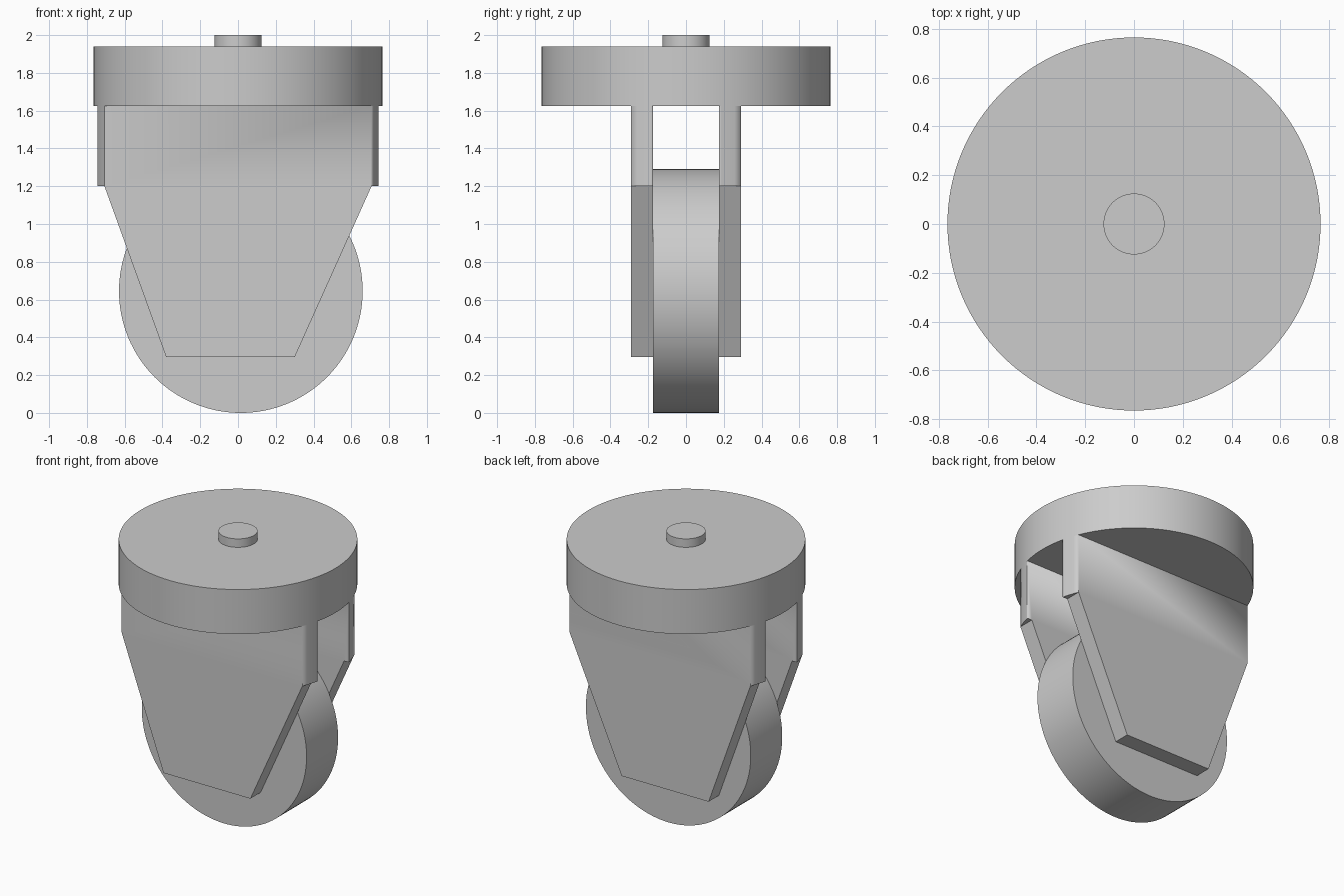
import bpy, bmesh, math
from mathutils import Matrix

cube = bpy.data.objects.get("Cube")
if cube:
    bpy.data.objects.remove(cube, do_unlink=True)

DISC_R = 0.765
DISC_BOTTOM, DISC_TOP, PIN_TOP = 1.625, 1.94, 2.0
WHEEL_R, WHEEL_HALF, WHEEL_X = 0.645, 0.176, 0.015
PLATE_OUT = 0.29

grey = bpy.data.materials.new("plain grey")
grey.use_nodes = True
COLOUR = (0.604, 0.604, 0.604, 1)
grey.diffuse_color = COLOUR
grey.node_tree.nodes["Principled BSDF"].inputs["Base Color"].default_value = COLOUR


def add_object(name, bm):
    bmesh.ops.recalc_face_normals(bm, faces=bm.faces)
    mesh = bpy.data.meshes.new(name)
    bm.to_mesh(mesh)
    bm.free()
    mesh.materials.append(grey)
    obj = bpy.data.objects.new(name, mesh)
    bpy.context.collection.objects.link(obj)
    return obj


def smooth(obj):
    bpy.ops.object.select_all(action="DESELECT")
    obj.select_set(True)
    bpy.context.view_layer.objects.active = obj
    bpy.ops.object.shade_smooth_by_angle(angle=math.radians(30))


def cylinder(name, radius, depth, location, turn=0.0):
    bm = bmesh.new()
    place = Matrix.Translation(location) @ Matrix.Rotation(turn, 4, "X")
    bmesh.ops.create_cone(bm, cap_ends=True, segments=128, radius1=radius,
                          radius2=radius, depth=depth, matrix=place)
    obj = add_object(name, bm)
    smooth(obj)
    return obj


# Mounting disc with its pin, and the wheel
cylinder("mounting_disc", DISC_R, DISC_TOP - DISC_BOTTOM,
         (0, 0, (DISC_TOP + DISC_BOTTOM) / 2))
cylinder("top_pin", 0.125, PIN_TOP - DISC_TOP, (0, 0, (PIN_TOP + DISC_TOP) / 2))
cylinder("wheel", WHEEL_R, 2 * WHEEL_HALF, (WHEEL_X, 0, WHEEL_R), math.pi / 2)

# Round helper that trims the upper plate edges to the disc outline
trim = cylinder("plate_trim", DISC_R, 3, (0, 0, 1))

# Tapered fork plates, with small ledges where the taper starts
profile = [(-0.8, DISC_BOTTOM), (-0.8, 1.2), (-0.707, 1.2), (-0.38, 0.295),
           (0.3, 0.295), (0.707, 1.2), (0.8, 1.2), (0.8, DISC_BOTTOM)]
for name, side in (("front_fork_plate", -1), ("back_fork_plate", 1)):
    bm = bmesh.new()
    face = bm.faces.new([bm.verts.new((x, side * WHEEL_HALF, z)) for x, z in profile])
    grown = bmesh.ops.extrude_face_region(bm, geom=[face], use_keep_orig=True)
    moved = [v for v in grown["geom"] if isinstance(v, bmesh.types.BMVert)]
    bmesh.ops.translate(bm, verts=moved, vec=(0, side * (PLATE_OUT - WHEEL_HALF), 0))
    plate = add_object(name, bm)
    mod = plate.modifiers.new("trim to disc", "BOOLEAN")
    mod.operation, mod.solver, mod.object = "INTERSECT", "EXACT", trim
    smooth(plate)
    bpy.ops.object.modifier_apply(modifier=mod.name)

bpy.data.objects.remove(trim, do_unlink=True)
